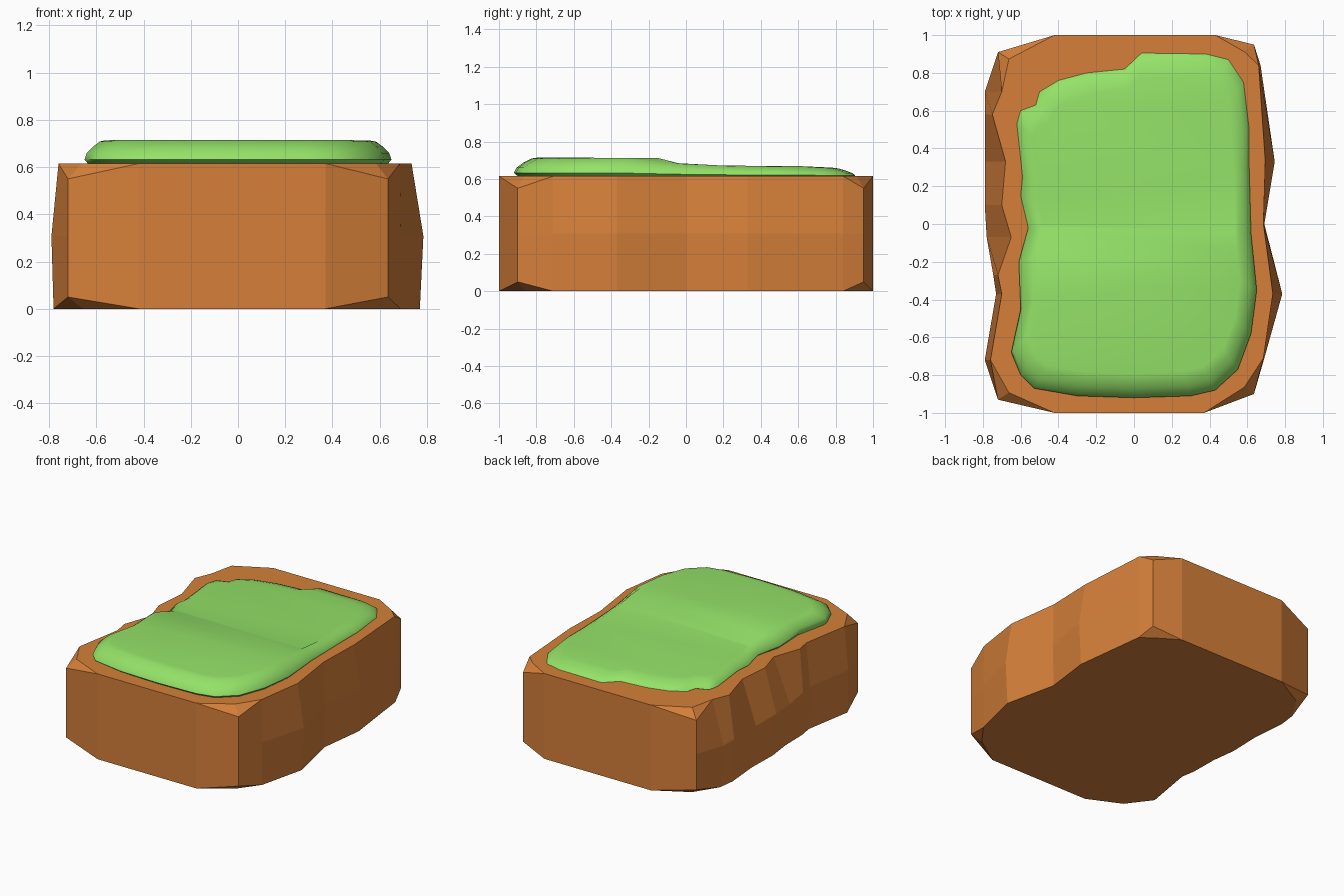
import bpy
import bmesh
import math

if "Cube" in bpy.data.objects:
    bpy.data.objects.remove(bpy.data.objects["Cube"])


def make_material(name, colour):
    mat = bpy.data.materials.new(name)
    mat.use_nodes = True
    mat.diffuse_color = (*colour, 1)
    mat.node_tree.nodes["Principled BSDF"].inputs["Base Color"].default_value = (*colour, 1)
    return mat


def loft(bm, rings):
    """Bridge equal rings with quads and return the last ring of vertices."""
    previous = None
    for ring in rings:
        verts = [bm.verts.new(point) for point in ring]
        count = len(verts)
        if previous is None:
            bm.faces.new(verts[::-1])
        else:
            for i in range(count):
                j = (i + 1) % count
                bm.faces.new((previous[i], previous[j], verts[j], verts[i]))
        previous = verts
    return previous


def finish(bm, name, material, smooth_angle=None):
    bmesh.ops.remove_doubles(bm, verts=bm.verts, dist=0.0005)
    bmesh.ops.recalc_face_normals(bm, faces=bm.faces)
    mesh = bpy.data.meshes.new(name)
    bm.to_mesh(mesh)
    bm.free()
    mesh.materials.append(material)
    obj = bpy.data.objects.new(name, mesh)
    bpy.context.collection.objects.link(obj)
    if smooth_angle:
        bpy.ops.object.select_all(action="DESELECT")
        obj.select_set(True)
        bpy.context.view_layer.objects.active = obj
        bpy.ops.object.shade_smooth_by_angle(angle=math.radians(smooth_angle))
    return obj


earth = make_material("earth orange", (0.67, 0.216, 0.042))
grass = make_material("grass green", (0.296, 0.76, 0.138))

# Rock block: widest outline, then the x of its top rim
SOIL_TOP = 0.615
block = [
    (-0.42, -1, -0.42), (0.37, -1, 0.37), (0.635, -0.9, 0.6), (0.69, -0.71, 0.685),
    (0.785, -0.37, 0.735), (0.69, 0, 0.685), (0.745, 0.33, 0.695), (0.67, 0.84, 0.66),
    (0.635, 0.95, 0.6), (0.43, 1, 0.43), (-0.42, 1, -0.42), (-0.72, 0.91, -0.63),
    (-0.79, 0.7, -0.7), (-0.79, 0.58, -0.75), (-0.79, 0.33, -0.68), (-0.79, 0.1, -0.7),
    (-0.78, -0.07, -0.65), (-0.745, -0.27, -0.72), (-0.73, -0.37, -0.7),
    (-0.79, -0.72, -0.76), (-0.72, -0.93, -0.66),
]
corners = {2, 8, 11, 20}


def block_ring(z, corner_z, lean, pull):
    ring = []
    for i, (x, y, top_x) in enumerate(block):
        if i in corners:
            ring.append((x * (1 - pull), y * (1 - pull / 2), corner_z))
        else:
            ring.append((x + (top_x - x) * lean, y, z))
    return ring


bm = bmesh.new()
rim = loft(bm, [
    block_ring(0, 0, 0.3, 0.09),
    block_ring(0, 0.05, 0.3, 0),
    block_ring(SOIL_TOP / 2, SOIL_TOP / 2, 0, 0),
    block_ring(SOIL_TOP, 0.55, 1, 0),
    block_ring(SOIL_TOP, SOIL_TOP, 1, 0.08),
])
bm.faces.new(rim)
finish(bm, "rock_block", earth)

# Grass cushion: rounded edge, with a raised front half
turf = [
    (-0.53, -0.87), (-0.3, -0.91), (0, -0.92), (0.3, -0.91), (0.43, -0.88),
    (0.55, -0.77), (0.62, -0.58), (0.65, -0.35), (0.62, -0.05), (0.61, 0.3),
    (0.61, 0.5), (0.58, 0.75), (0.5, 0.87), (0.38, 0.9), (0.04, 0.905),
    (-0.05, 0.82), (-0.25, 0.8), (-0.4, 0.76), (-0.5, 0.7), (-0.52, 0.63),
    (-0.6, 0.6), (-0.62, 0.53), (-0.59, 0.25), (-0.6, 0.15), (-0.56, -0.02),
    (-0.61, -0.2), (-0.6, -0.45), (-0.65, -0.68), (-0.6, -0.8),
]
heights = [(-1, 0.715), (-0.15, 0.712), (0, 0.673), (0.62, 0.668), (0.9, 0.655)]


def turf_height(y):
    for (y0, z0), (y1, z1) in zip(heights, heights[1:]):
        if y <= y1:
            return z0 + (z1 - z0) * (y - y0) / (y1 - y0)
    return heights[-1][1]


def turf_ring(scale, rise):
    base = SOIL_TOP - 0.01
    return [(x * scale, y * scale, base + (turf_height(y * scale) - base) * rise)
            for x, y in turf]


bm = bmesh.new()
crown = loft(bm, [turf_ring(0.965, 0), turf_ring(1, 0.25), turf_ring(0.985, 0.5),
                  turf_ring(0.945, 0.75), turf_ring(0.9, 0.95), turf_ring(0.86, 1)])
cap = bm.faces.new(crown)
cap_faces = [cap]

# Cut the cap across at each change of slope, then drop it onto the slope
for y, z in heights[1:-1]:
    edges = {e for f in cap_faces for e in f.edges}
    verts = {v for f in cap_faces for v in f.verts}
    cut = bmesh.ops.bisect_plane(bm, geom=cap_faces + list(edges) + list(verts),
                                 plane_co=(0, y, 0), plane_no=(0, 1, 0))
    cap_faces = [g for g in cut["geom"] if isinstance(g, bmesh.types.BMFace)]
for v in {v for f in cap_faces for v in f.verts}:
    v.co.z = turf_height(v.co.y)
finish(bm, "grass_top", grass, 50)
